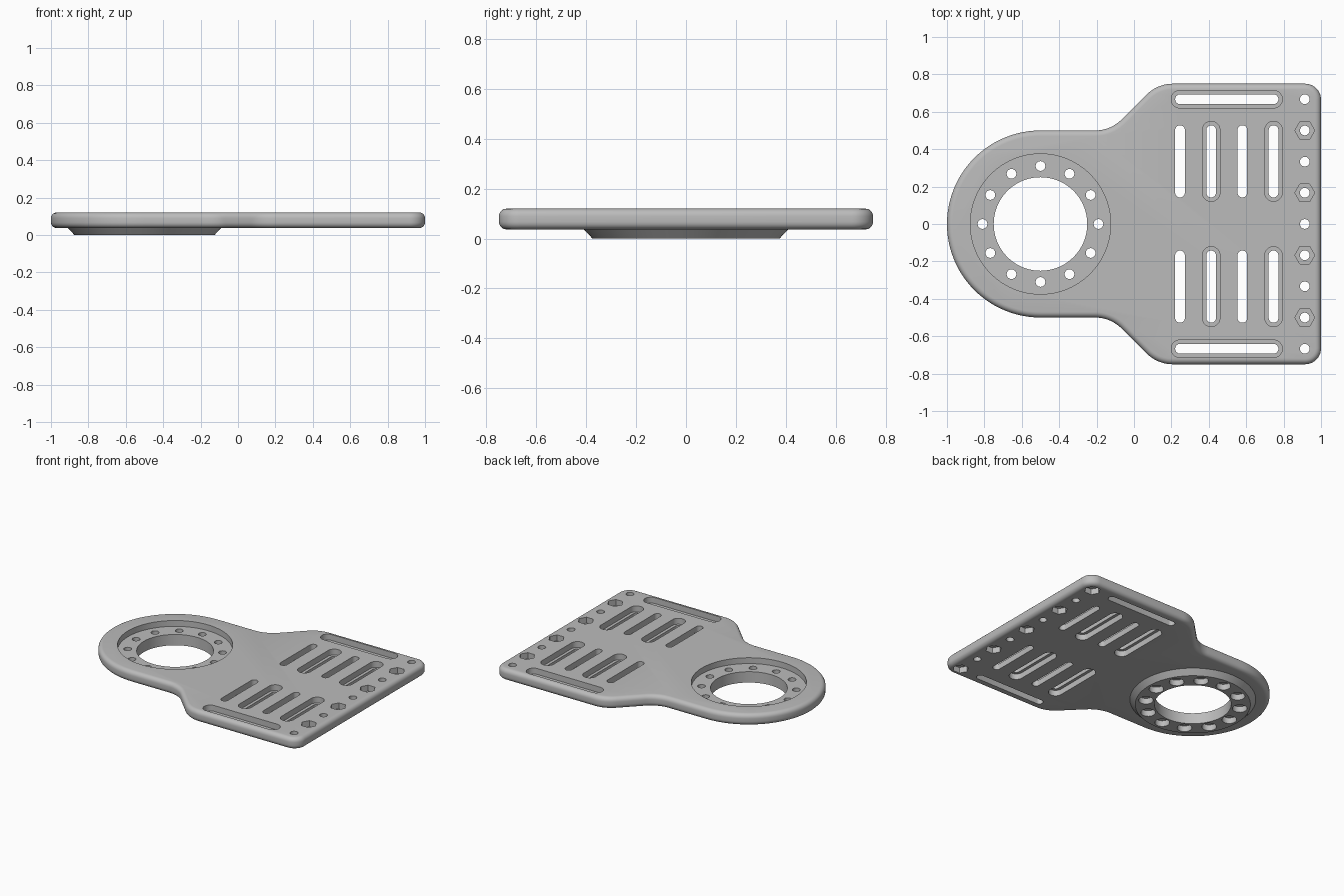
import bpy, bmesh
from math import cos, sin, pi, tan, copysign
from mathutils import Vector, Matrix

if "Cube" in bpy.data.objects:
    bpy.data.objects.remove(bpy.data.objects["Cube"])

BASE, MID, TOP = 0.037, 0.078, 0.12   # plate underside, pocket depth, plate top
LOW, HIGH = -0.1, 0.3                 # cutters overshoot the part


def to_object(name, bm):
    bmesh.ops.recalc_face_normals(bm, faces=bm.faces)
    mesh = bpy.data.meshes.new(name)
    bm.to_mesh(mesh)
    bm.free()
    obj = bpy.data.objects.new(name, mesh)
    bpy.context.collection.objects.link(obj)
    return obj


def prism(bm, points, z0, z1):
    face = bm.faces.new([bm.verts.new((p[0], p[1], z0)) for p in points])
    top = bmesh.ops.extrude_face_region(bm, geom=[face])["geom"]
    verts = [v for v in top if isinstance(v, bmesh.types.BMVert)]
    bmesh.ops.translate(bm, verts=verts, vec=(0, 0, z1 - z0))


def circle(x, y, r, n=32):
    return [(x + r * cos(2 * pi * k / n), y + r * sin(2 * pi * k / n)) for k in range(n)]


def slot(x, y, r, half_x=0, half_y=0, n=32):
    points = []
    for k in range(n):
        a = 2 * pi * (k + 0.5) / n
        points.append((x + r * cos(a) + copysign(half_x, cos(a)),
                       y + r * sin(a) + copysign(half_y, sin(a))))
    return points


def fillet(before, corner, after, r, n=10):
    p = Vector(corner)
    a = (Vector(before) - p).normalized()
    b = (Vector(after) - p).normalized()
    half = a.angle(b) / 2
    centre = p + (a + b).normalized() * r / sin(half)
    start = p + a * r / tan(half) - centre
    end = p + b * r / tan(half) - centre
    sweep = start.angle_signed(end)
    # angle_signed is clockwise positive
    return [centre + Matrix.Rotation(-sweep * k / n, 2) @ start for k in range(n + 1)]


def boolean(target, other, operation):
    mod = target.modifiers.new(operation.title(), "BOOLEAN")
    mod.operation = operation
    mod.solver = "EXACT"
    mod.object = other
    bpy.context.view_layer.objects.active = target
    bpy.ops.object.modifier_apply(modifier=mod.name)
    bpy.data.objects.remove(other)


# Plate outline: right half with filleted corners, then the round head
right = [(-0.5, -0.5), (-0.125, -0.5), (0.125, -0.75), (1, -0.75),
         (1, 0.75), (0.125, 0.75), (-0.125, 0.5), (-0.5, 0.5)]
radii = [0.2, 0.2, 0.085, 0.085, 0.2, 0.2]
outline = []
for i, r in enumerate(radii):
    outline += fillet(right[i], right[i + 1], right[i + 2], r)
for k in range(49):
    a = pi / 2 + pi * k / 48
    outline.append((-0.5 + 0.5 * cos(a), 0.5 * sin(a)))

# Plate body with rounded rims
bm = bmesh.new()
prism(bm, outline, BASE, TOP)
rims = [e for e in bm.edges if abs(e.verts[0].co.z - e.verts[1].co.z) < 1e-5]
bmesh.ops.bevel(bm, geom=rims, offset=0.03, segments=5, profile=0.5,
                affect="EDGES", clamp_overlap=False)
plate = to_object("mounting_plate", bm)

# Tapered boss under the head
bm = bmesh.new()
bmesh.ops.create_cone(bm, cap_ends=True, segments=96, radius1=0.375, radius2=0.422,
                      depth=0.05, matrix=Matrix.Translation((-0.5, 0, 0.025)))
boolean(plate, to_object("boss", bm), "UNION")

# Through holes and the wider pockets around them
holes, pockets = bmesh.new(), bmesh.new()
R, WIDE = 0.026, 0.047

# Head: bore, top recess and ring of screw holes countersunk from below
prism(holes, circle(-0.5, 0, 0.25, 96), LOW, HIGH)
prism(pockets, circle(-0.5, 0, 0.375, 96), MID, HIGH)
for k in range(12):
    x, y = -0.5 + 0.31 * cos(pi * k / 6), 0.31 * sin(pi * k / 6)
    prism(holes, circle(x, y, R, 24), LOW, HIGH)
    prism(pockets, circle(x, y, 0.048, 24), LOW, 0.042)

# Adjustment slots, pocketed alternately from below and above
for side in (-1, 1):
    for i in range(4):
        x, y = 0.246 + i * 0.1667, side * 0.335
        prism(holes, slot(x, y, R, half_y=0.167), LOW, HIGH)
        z0, z1 = (MID, HIGH) if i % 2 else (LOW, MID)
        prism(pockets, slot(x, y, WIDE, half_y=0.167), z0, z1)
    # Long strap slot along each side
    prism(holes, slot(0.496, side * 0.667, R, half_x=0.25), LOW, HIGH)
    prism(pockets, slot(0.496, side * 0.667, WIDE, half_x=0.25), MID, HIGH)

# Edge row of bolt holes with hexagonal nut pockets on alternating faces
for i in range(-4, 5):
    x, y = 0.913, i * 0.1667
    prism(holes, circle(x, y, R, 24), LOW, HIGH)
    z0, z1 = (MID, HIGH) if i % 2 else (LOW, MID)
    prism(pockets, circle(x, y, 0.053, 6), z0, z1)

boolean(plate, to_object("pocket_cutter", pockets), "DIFFERENCE")
boolean(plate, to_object("hole_cutter", holes), "DIFFERENCE")

# Grey finish
grey = bpy.data.materials.new("plain_grey")
grey.use_nodes = True
colour = (0.5, 0.5, 0.5, 1)
grey.diffuse_color = colour
grey.node_tree.nodes["Principled BSDF"].inputs["Base Color"].default_value = colour
plate.data.materials.clear()
plate.data.materials.append(grey)
for poly in plate.data.polygons:
    poly.material_index = 0

bpy.ops.object.select_all(action="DESELECT")
plate.select_set(True)
bpy.context.view_layer.objects.active = plate
bpy.ops.object.shade_smooth_by_angle()
